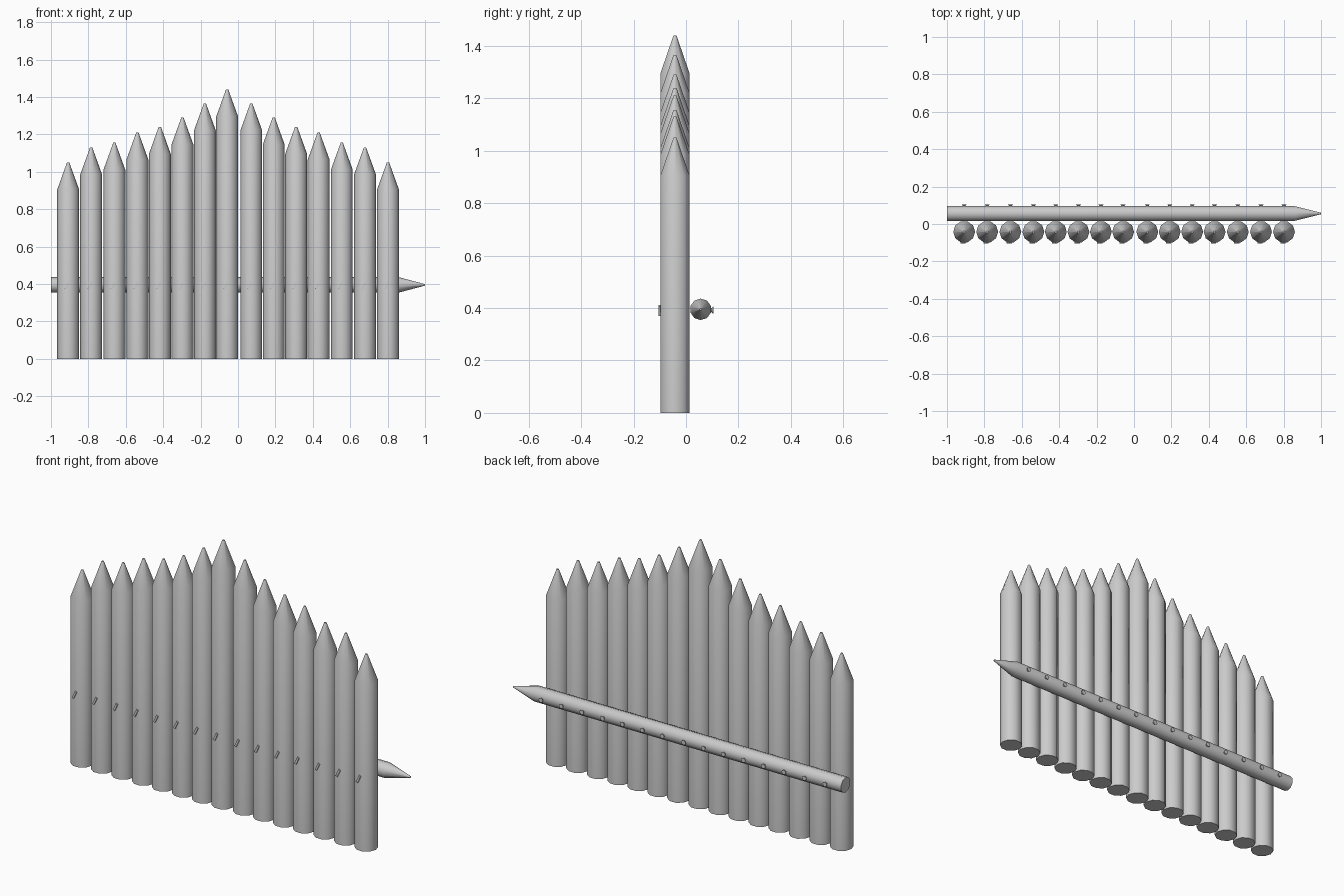
import bpy, math
from mathutils import Matrix

if "Cube" in bpy.data.objects:
    bpy.data.objects.remove(bpy.data.objects["Cube"])

R, TIP = 0.0585, 0.145
STAKE_Y, RAIL_Y, RAIL_Z, RAIL_R = -0.042, 0.056, 0.395, 0.041
SIDES = 10


def finish(obj, name, matrix):
    obj.name = name
    obj.matrix_world = matrix
    bpy.ops.object.shade_smooth_by_angle(angle=math.radians(40))
    return obj


def lathe(name, profile, matrix, sides=SIDES):
    """Closed turned solid from (radius, height) points."""
    verts = [(r * math.cos(2 * math.pi * i / sides), r * math.sin(2 * math.pi * i / sides), z)
             for r, z in profile for i in range(sides)]
    faces = [(k * sides + i, k * sides + (i + 1) % sides,
              (k + 1) * sides + (i + 1) % sides, (k + 1) * sides + i)
             for k in range(len(profile) - 1) for i in range(sides)]
    faces.append(tuple(reversed(range(sides))))
    faces.append(tuple(range(len(verts) - sides, len(verts))))
    mesh = bpy.data.meshes.new(name)
    mesh.from_pydata(verts, [], faces)
    obj = bpy.data.objects.new(name, mesh)
    bpy.context.collection.objects.link(obj)
    bpy.ops.object.select_all(action='DESELECT')
    obj.select_set(True)
    bpy.context.view_layer.objects.active = obj
    return finish(obj, name, matrix)


# Stakes, rising to the middle, each with its nail
half = [1.05, 1.13, 1.155, 1.21, 1.24, 1.29, 1.365]
heights = half + [1.44] + half[::-1]
xs = [-0.908, -0.785, -0.661, -0.538, -0.418, -0.297, -0.177, -0.058,
      0.071, 0.191, 0.311, 0.431, 0.555, 0.679, 0.802]
for n, (x, h) in enumerate(zip(xs, heights), 1):
    lathe(f"stake_{n}", [(R, 0), (R, h - TIP), (0.006, h)],
          Matrix.Translation((x, STAKE_Y, 0)))

    # Slanted nail head on the front
    bpy.ops.mesh.primitive_cube_add(size=1)
    finish(bpy.context.object, f"nail_head_{n}",
           Matrix.Translation((x - 0.006, -0.098, 0.39))
           @ Matrix.Rotation(math.radians(25), 4, 'Y')
           @ Matrix.Diagonal((0.011, 0.012, 0.042, 1)))

    # Flared nail end behind the rail
    lathe(f"nail_end_{n}", [(0.008, 0), (0.008, 0.015), (0.013, 0.02), (0.013, 0.022)],
          Matrix.Translation((x, 0.083, 0.392)) @ Matrix.Rotation(-math.pi / 2, 4, 'X'), 8)

# Horizontal rail with a pointed right end
lathe("rail", [(RAIL_R, -1), (RAIL_R, 0.86), (0.004, 1)],
      Matrix.Translation((0, RAIL_Y, RAIL_Z)) @ Matrix.Rotation(math.pi / 2, 4, 'Y'))
